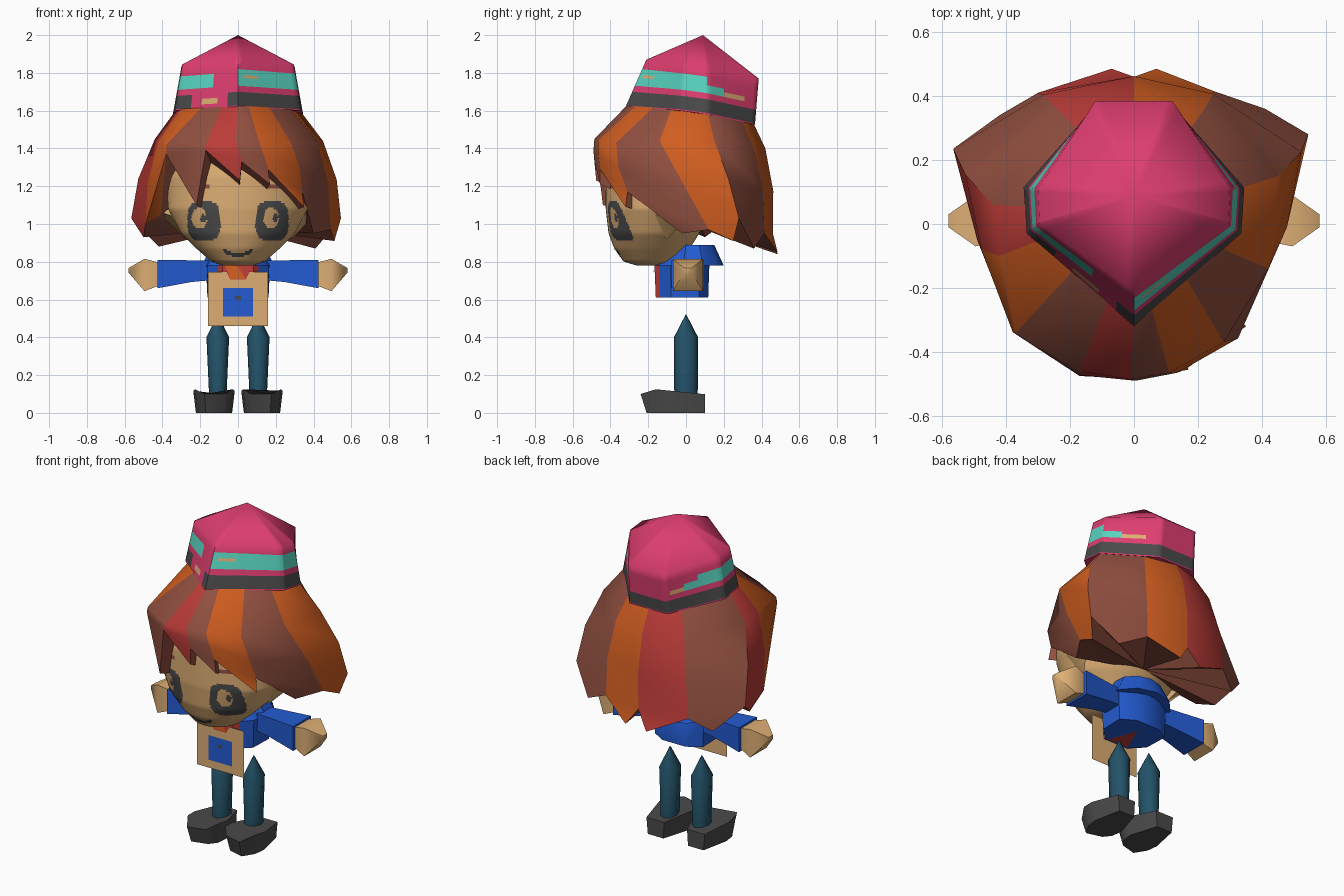
import bpy, bmesh, math
from mathutils import Vector

if "Cube" in bpy.data.objects:
    bpy.data.objects.remove(bpy.data.objects["Cube"])


def mat(name, hexa):
    c = [int(hexa[i:i + 2], 16) / 255 for i in (0, 2, 4)]
    m = bpy.data.materials.new(name)
    m.diffuse_color = [v / 12.92 if v < .04 else ((v + .055) / 1.055) ** 2.4 for v in c] + [1]
    m.use_nodes = True
    m.node_tree.nodes["Principled BSDF"].inputs["Base Color"].default_value = m.diffuse_color
    return m


TAN, GREY = mat("skin_tan", "DDAE74"), mat("charcoal", "4A4A4A")
BROWN, RED, ORANGE = mat("hair_brown", "925040"), mat("hair_red", "BC3C38"), mat("hair_orange", "D05D20")
PINK, CYAN = mat("hat_pink", "DE3E70"), mat("stripe_cyan", "58D4C0")
BLUE, TEAL = mat("jacket_blue", "235BD2"), mat("trouser_teal", "235268")


def make(name, verts, faces, mats, idx=None, angle=40, fix=True):
    me = bpy.data.meshes.new(name)
    me.from_pydata([tuple(v) for v in verts], [], faces)
    for m in mats:
        me.materials.append(m)
    for i, p in enumerate(me.polygons):
        p.material_index = idx[i] if idx else 0
    if fix:
        bm = bmesh.new()
        bm.from_mesh(me)
        bmesh.ops.recalc_face_normals(bm, faces=bm.faces)
        bm.to_mesh(me)
        bm.free()
    ob = bpy.data.objects.new(name, me)
    bpy.context.collection.objects.link(ob)
    bpy.ops.object.select_all(action='DESELECT')
    ob.select_set(True)
    bpy.context.view_layer.objects.active = ob
    bpy.ops.object.shade_smooth_by_angle(angle=math.radians(angle))


def loft(rings, closed=True, caps=True):
    n = len(rings[0])
    verts = [p for r in rings for p in r]
    faces = [(k * n + j, k * n + (j + 1) % n, (k + 1) * n + (j + 1) % n, (k + 1) * n + j)
             for k in range(len(rings) - 1) for j in range(n if closed else n - 1)]
    if caps:
        faces += [tuple(range(n))[::-1], tuple(range(len(verts) - n, len(verts)))]
    return verts, faces


# Head: stacked ellipse rings, with eyes, brows and mouth as coloured faces
prof = [(.78, .08, -.26, -.08), (.80, .14, -.33, -.04), (.87, .22, -.38, .02), (.95, .30, -.41, .07),
        (1.08, .37, -.425, .13), (1.25, .38, -.425, .2), (1.4, .36, -.4, .28), (1.55, .2, -.22, .25)]


def head_ring(z):
    for a, b in zip(prof, prof[1:]):
        if z <= b[0] + 1e-6:
            t = (z - a[0]) / (b[0] - a[0])
            rx, y0, y1 = [a[i] + t * (b[i] - a[i]) for i in (1, 2, 3)]
            return [Vector((rx * math.sin(u), (y0 + y1) / 2 - (y1 - y0) / 2 * math.cos(u), z))
                    for u in [math.tau * j / 200 for j in range(200)]]


def face_paint(c):
    x, z = abs(c.x), c.z
    if c.y > -.1:
        return 0
    if (abs(x - .18) / .088) ** 2.8 + (abs(z - 1.015) / .108) ** 2.8 < 1:
        hole = (c.x + .205) if c.x < 0 else (c.x - .175)
        d = (hole / .042) ** 2 + ((z - 1.03) / .055) ** 2
        pupil = ((hole - .022) / .014) ** 2 + ((z - 1.03) / .022) ** 2
        return 0 if d < 1 < pupil else 1
    if .145 < x < .25 and abs(z - 1.195) < .013:
        return 2
    if x < .075 and abs(z - (.835 + 4.5 * x * x)) < .011:
        return 1
    return 0


v, f = loft([head_ring(.78 + .011 * k) for k in range(71)])
cen = [sum((v[i] for i in q), Vector()) / len(q) for q in f]
make("head", v, f, [TAN, GREY, BROWN], [face_paint(c) for c in cen], 50)

# Hat: seven-sided crown with a dark band and a broken stripe
base = [(0, -.32, 1.62), (.335, -.03, 1.6), (.345, .115, 1.58), (.125, .365, 1.525),
        (-.125, .365, 1.525), (-.345, .115, 1.58), (-.335, -.03, 1.6)]
crown = [(0, -.21, 1.87), (.295, 0, 1.845), (.3, .11, 1.83), (.12, .385, 1.77),
         (-.12, .385, 1.77), (-.3, .11, 1.83), (-.295, 0, 1.845)]
SPLIT = 12


def perimeter(pts):
    return [Vector(pts[e]).lerp(Vector(pts[(e + 1) % 7]), k / SPLIT) for e in range(7) for k in range(SPLIT)]


def hat_paint(t, u):
    if .03 < t < .32:
        if 6.28 < u < 6.85:
            return 3 if .1 < t < .22 and 6.45 < u < 6.65 else 0
        return 1
    if .45 < t < .8:
        if .62 < t < .68 and .08 < u < .34:
            return 3
        high = .8 if u < 2 else .62 if u < 4.6 else .74
        if t < high and (u < 2.35 or 4.3 < u < 6.55):
            return 2
        if t < .55 and (u < 2.75 or 4.1 < u < 4.3):
            return 3
    return 0


levels = [0, .03, .1, .22, .32, .45, .55, .62, .68, .74, .8, 1]
lo, hi = perimeter(base), perimeter(crown)
v, f = loft([[a.lerp(b, t) for a, b in zip(lo, hi)] for t in levels], caps=False)
N = len(lo)
idx = [hat_paint((levels[i // N] + levels[i // N + 1]) / 2, (i % N + .5) / SPLIT) for i in range(len(f))]
v.append(Vector((0, .09, 2)))
top = len(v) - 1
f += [(top - N + j, top - N + (j + 1) % N, top) for j in range(N)] + [tuple(range(N))]
make("hat", v, f, [PINK, GREY, CYAN, TAN], idx + [0] * (N + 1), 70)

# Hair: each lock has a colour, its starting edge (shoulder, low) and a tip
locks = [
    (1, (-.17, -.46, 1.42), (-.17, -.475, 1.39), (.01, -.475, 1.23)),
    (0, (-.01, -.485, 1.45), (.02, -.485, 1.33), (.17, -.455, 1.21)),
    (2, (.11, -.465, 1.44), (.16, -.455, 1.29), (.35, -.32, 1.09)),
    (0, (.28, -.37, 1.43), (.34, -.31, 1.17), (.40, -.02, .95)),
    (2, (.42, -.14, 1.44), (.49, .12, .97), (.51, .25, .91)),
    (0, (.45, .15, 1.44), (.545, .28, 1.03), (.41, .36, .87)),
    (2, (.22, .36, 1.4), (.25, .415, .95), (.07, .485, .85)),
    (1, (0, .42, 1.4), (0, .46, .95), (-.07, .485, .84)),
    (0, (-.24, .36, 1.4), (-.3, .41, .95), (-.42, .34, .88)),
    (1, (-.44, .06, 1.45), (-.565, .235, 1.03), (-.5, .1, .93)),
    (2, (-.42, -.1, 1.44), (-.49, -.05, 1.0), (-.41, -.1, 1.05)),
    (0, (-.37, -.34, 1.43), (-.38, -.33, 1.37), (-.22, -.44, 1.1)),
]
n = len(locks)


def under_hat(p):
    # closest rim point in the same direction, slightly inside the hat
    d = (Vector((p[0], p[1])) - Vector((0, .05))).normalized()
    q = max(lo, key=lambda r: (Vector((r.x, r.y - .05))).normalized().dot(d))
    return Vector((q.x * .97, .05 + (q.y - .05) * .97, q.z + .012))


rings = [[], [], [], []]
for _, s, l, t in locks:
    s, l = Vector(s), Vector(l)
    m = (s + l) / 2
    k = 1.05 if l.z < 1.2 else 1.01
    rings[0].append(under_hat(s))
    rings[1].append(s)
    rings[2].append(Vector((m.x * k, m.y * k, m.z)))
    rings[3].append(l)
v, f = loft(rings, caps=False)
idx = [locks[j % n][0] for j in range(len(f))]
c = len(v)
v.append(Vector((0, .08, .98)))
for j in range(n):
    a, b = 3 * n + j, 3 * n + (j + 1) % n
    v.append(Vector(locks[j][3]))
    f += [(a, b, len(v) - 1), (c, a, len(v) - 1), (c, len(v) - 1, b)]
    idx += [locks[j][0], 0, 0]
make("hair", v, f, [BROWN, RED, ORANGE], idx, 50)

# Torso: eight-sided jacket with a red shirt front
plan = [(-.08, -.158), (.08, -.158), (.16, -.08), (.165, .07), (.08, .12), (-.08, .12), (-.165, .07), (-.16, -.08)]
v, f = loft([[Vector((x * s, y * s, z)) for x, y in plan] for z, s in ((.61, .98), (.78, 1.03), (.85, .7))])
make("jacket", v, f, [BLUE, RED], [1 if i in (0, 8) else 0 for i in range(len(f))], 35)
# Shirt edges wrapping beside the opening, and the shirt hem below
for s in (1, -1):
    make("shirt_edge", [(s * .08, -.16, .612), (s * .105, -.136, .612), (s * .108, -.143, .78), (s * .083, -.167, .78)],
         [(0, 1, 2, 3) if s > 0 else (3, 2, 1, 0)], [RED], fix=False)
make("shirt_hem", [(-.07, -.14, .607), (.07, -.14, .607), (0, .03, .607)], [(0, 2, 1)], [RED], fix=False)

# Collar: flared band around the back and shoulders
arc = [math.radians(-50 + 280 * k / 8) for k in range(9)]
v, f = loft([[Vector((r * math.cos(a), .03 + r * .85 * math.sin(a), z)) for a in arc]
             for r, z in ((.11, .8), (.14, .89), (.2, .78), (.14, .78))], closed=False, caps=False)
make("collar", v, f, [BLUE], None, 30)


# Front card with a square badge
def plate(name, x, z0, z1, y, m):
    make(name, [(-x, y, z0), (x, y, z0), (x, y, z1), (-x, y, z1)], [(0, 1, 2, 3)], [m], fix=False)


plate("apron_card", .16, .46, .745, -.169, TAN)
plate("card_badge", .08, .51, .66, -.172, BLUE)
plate("badge_dot", .015, .6, .62, -.175, GREY)
# Neck scarf below the chin
make("scarf", [(-.085, -.166, .79), (.085, -.166, .79), (.04, -.173, .705), (-.04, -.173, .705)],
     [(0, 3, 2, 1)[::-1]], [RED], fix=False)
make("scarf_fold", [(-.07, -.171, .785), (-.04, -.176, .71), (.04, -.176, .71), (.0, -.172, .775)],
     [(0, 1, 2, 3)], [ORANGE], fix=False)

for side, s in (("right", 1), ("left", -1)):
    def tube(name, secs, m, sides=4, angle=60):
        # sections along x: x, z centre, half depth, half height
        ring = [[Vector((s * x, .01 + ry * 1.41 * math.cos(math.tau * (k + .5) / sides),
                         zc + rz * 1.41 * math.sin(math.tau * (k + .5) / sides))) for k in range(sides)]
                for x, zc, ry, rz in secs]
        make(name, *loft(ring), [m], None, angle)

    # Arms, hands and ears
    tube(side + "_sleeve", [(.12, .755, .055, .05), (.25, .75, .065, .058), (.425, .735, .086, .075)], BLUE)
    tube(side + "_hand", [(.42, .735, .065, .062), (.495, .73, .08, .086), (.58, .755, .02, .012)], TAN)
    ear = [(.31, -.22, 1.03), (.34, -.1, 1.13), (.35, .02, 1.05), (.28, -.1, .92), (.43, -.05, 1.07)]
    make(side + "_ear", [(s * x, y, z) for x, y, z in ear],
         [(0, 1, 4), (1, 2, 4), (2, 3, 4), (3, 0, 4), (0, 3, 2, 1)], [TAN], None, 60)

    # Leg with pointed top
    ring = [[Vector((s * .107 + rx * math.cos(math.tau * k / 8), ry * math.sin(math.tau * k / 8), z))
             for k in range(8)] for z, rx, ry in ((.09, .046, .062), (.4, .06, .064), (.52, .002, .002))]
    make(side + "_leg", *loft(ring), [TEAL], None, 60)

    # Shoe flaring towards its top edge
    sole = [(-.06, -.21), (.05, -.24), (.1, -.16), (.11, -.08), (.07, .1), (-.05, .1), (-.11, -.08), (-.1, -.16)]
    ring = [[Vector((s * (.127 + x * k), y * (k if y < 0 else 1),
                     z and (.1 if y < -.2 else .125 - .1 * (y + .16)))) for x, y in sole]
            for k, z in ((.87, 0), (1, 1))]
    make(side + "_shoe", *loft(ring), [GREY], None, 50)
